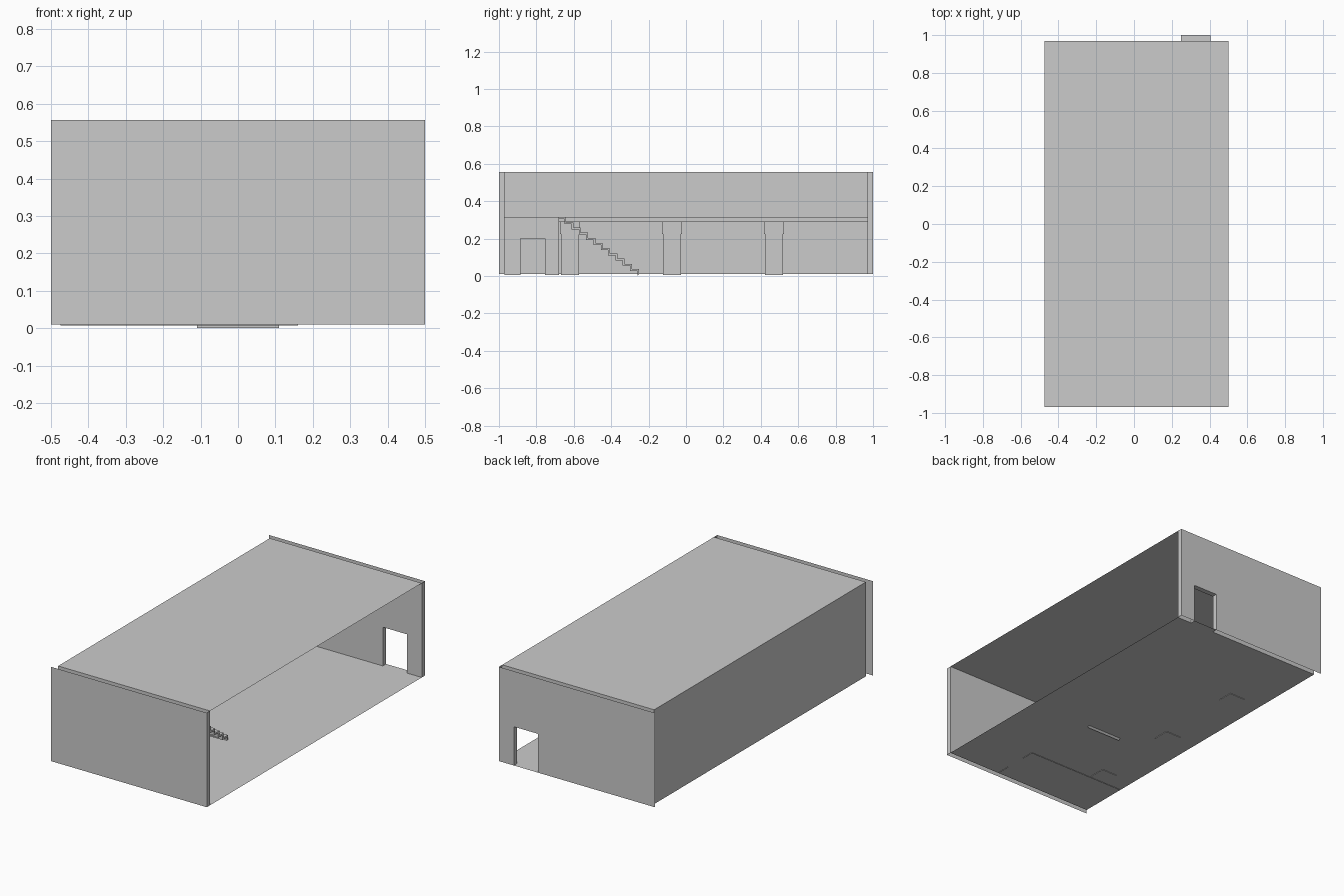
import bpy, bmesh
from mathutils import Vector

if "Cube" in bpy.data.objects:
    bpy.data.objects.remove(bpy.data.objects["Cube"])

XL, XR, XO = -0.475, 0.5, -0.5      # inner left, open right, outer left
YI, YO = 0.97, 1.0                  # inner / outer end walls
Z0, Z1 = 0.01, 0.557                # floor, ceiling
DX0, DX1, DZ = 0.25, 0.405, 0.235   # back doorway
SLAB0, SLAB1 = 0.29, 0.315          # mezzanine
ROOM_X, ROOM_Y, MEZZ_X = 0.16, -0.68, -0.12


def surface(name, polys):
    """Object from a few flat polygons."""
    bm = bmesh.new()
    for poly in polys:
        bm.faces.new([bm.verts.new(p) for p in poly])
    bmesh.ops.remove_doubles(bm, verts=bm.verts, dist=1e-5)
    return finish(name, bm)


def prism(name, outline, direction):
    """Extrude a closed outline along a direction."""
    bm = bmesh.new()
    face = bm.faces.new([bm.verts.new(p) for p in outline])
    ext = bmesh.ops.extrude_face_region(bm, geom=[face], use_keep_orig=True)
    verts = [g for g in ext["geom"] if isinstance(g, bmesh.types.BMVert)]
    bmesh.ops.translate(bm, verts=verts, vec=Vector(direction))
    bmesh.ops.recalc_face_normals(bm, faces=bm.faces)
    return finish(name, bm)


def finish(name, bm):
    mesh = bpy.data.meshes.new(name)
    bm.to_mesh(mesh)
    bm.free()
    ob = bpy.data.objects.new(name, mesh)
    bpy.context.collection.objects.link(ob)
    return ob


def rect_x(x, y0, y1, z0, z1):
    return [(x, y0, z0), (x, y1, z0), (x, y1, z1), (x, y0, z1)]


def rect_y(y, x0, x1, z0, z1):
    return [(x0, y, z0), (x1, y, z0), (x1, y, z1), (x0, y, z1)]


def rect_z(z, x0, x1, y0, y1):
    return [(x0, y0, z), (x1, y0, z), (x1, y1, z), (x0, y1, z)]


def box(name, x0, x1, y0, y1, z0, z1):
    return prism(name, rect_z(z0, x0, x1, y0, y1), (0, 0, z1 - z0))


def with_door(x0, x1, y):
    """Back wall outline stepping around the doorway."""
    return [(x0, y, Z0), (DX0, y, Z0), (DX0, y, DZ), (DX1, y, DZ),
            (DX1, y, Z0), (x1, y, Z0), (x1, y, Z1), (x0, y, Z1)]


# Shell: floor, roof and left wall are single sheets, the right is open
surface("floor", [rect_z(Z0, XL, XR, -YI, YI)])
surface("roof", [rect_z(Z1, XL, XR, -YI, YI)])
surface("left_wall", [rect_x(XL, -YI, YI, Z0, Z1)])

# Front wall: two skins and the right end cap
surface("front_wall", [rect_y(-YO, XO, XR, Z0, Z1),
                       rect_y(-YI, XL, XR, Z0, Z1),
                       rect_x(XR, -YO, -YI, Z0, Z1)])

# Back wall with doorway reveal
surface("back_wall", [with_door(XO, XR, YO), with_door(XL, XR, YI),
                      rect_x(XR, YI, YO, Z0, Z1)])
surface("doorway_reveal", [rect_x(DX0, YI, YO, Z0, DZ),
                           rect_x(DX1, YI, YO, Z0, DZ),
                           rect_z(Z0, DX0, DX1, YI, YO)])
surface("doorway_lintel", [rect_z(DZ, DX0, DX1, YI, YO)])

# L-shaped mezzanine over the corner room and along the left wall
prism("mezzanine", [(x, y, SLAB0) for x, y in (
    (XL, -YI), (ROOM_X, -YI), (ROOM_X, ROOM_Y),
    (MEZZ_X, ROOM_Y), (MEZZ_X, YI), (XL, YI))], (0, 0, SLAB1 - SLAB0))

# Corner room partitions, the side one with a door opening
PB = 0.007
surface("room_back_partition", [rect_y(ROOM_Y, XL, ROOM_X, PB, SLAB0)])
surface("room_side_partition", [[(ROOM_X, y, z) for y, z in (
    (-YI, PB), (-0.885, PB), (-0.885, 0.2), (-0.755, 0.2),
    (-0.755, PB), (ROOM_Y, PB), (ROOM_Y, SLAB0), (-YI, SLAB0))]])

# Columns with capitals
CX = -0.305
for i, cy in enumerate((-0.62, -0.075, 0.47)):
    box(f"column_{i}", CX - 0.05, CX + 0.05, cy - 0.048, cy + 0.048, PB, 0.225)
    box(f"capital_{i}", CX - 0.055, CX + 0.055, cy - 0.054, cy + 0.054, 0.225, SLAB0)

# Folded-plate staircase
N, START, T = 11, -0.25, 0.01
run, rise = (ROOM_Y - START) / N, (SLAB1 - Z0) / N
upper = [(START, Z0)]
for i in range(N):
    upper.append((START + i * run, Z0 + (i + 1) * rise))
    upper.append((START + (i + 1) * run, Z0 + (i + 1) * rise))
lower = [(max(y - T, ROOM_Y), z - T) for y, z in reversed(upper)]
prism("staircase", [(-0.11, y, z) for y, z in upper + lower], (0.22, 0, 0))
